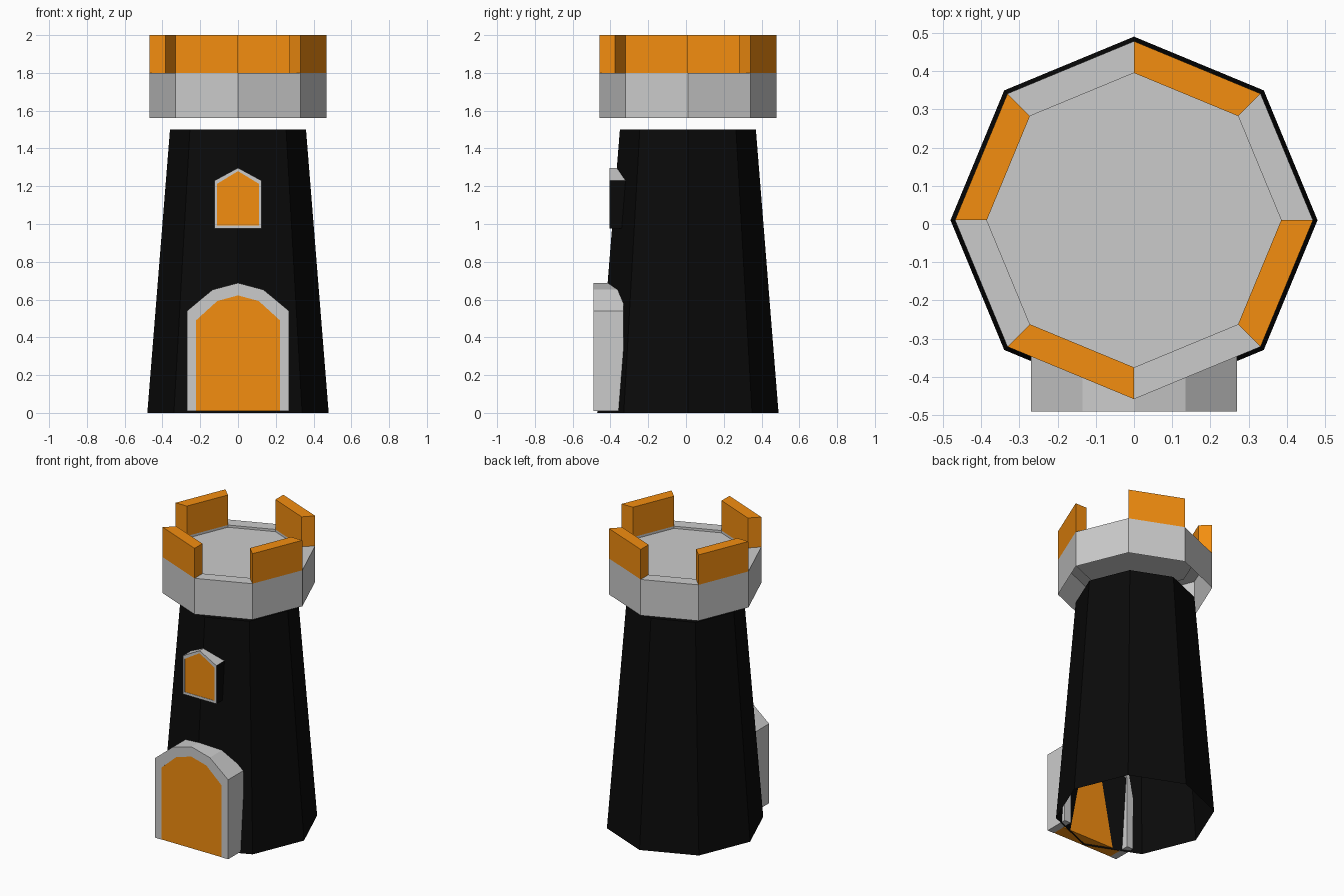
import bpy, bmesh, math

if "Cube" in bpy.data.objects:
    bpy.data.objects.remove(bpy.data.objects["Cube"])

CY = 0.01  # tower axis in y


def mat(name, col):
    m = bpy.data.materials.new(name)
    m.diffuse_color = col
    m.use_nodes = True
    m.node_tree.nodes["Principled BSDF"].inputs["Base Color"].default_value = m.diffuse_color
    return m


BLACK = mat("black", (0.003, 0.003, 0.003, 1))
ORANGE = mat("orange", (0.9, 0.27, 0.005, 1))


def add(name, bm, material=None):
    bmesh.ops.recalc_face_normals(bm, faces=bm.faces)
    me = bpy.data.meshes.new(name)
    bm.to_mesh(me)
    bm.free()
    ob = bpy.data.objects.new(name, me)
    bpy.context.collection.objects.link(ob)
    if material:
        me.materials.append(material)
    return ob


def pt(r, deg, z):
    a = math.radians(deg)
    return (r * math.cos(a), CY + r * math.sin(a), z)


def octagon_shell(name, profile, cap=False, material=None):
    """Sweep a (radius, z) profile around eight sides."""
    bm = bmesh.new()
    rings = [[bm.verts.new(pt(r, 45 * i, z)) for i in range(8)] for r, z in profile]
    for a, b in zip(rings, rings[1:]):
        for i in range(8):
            j = (i + 1) % 8
            bm.faces.new((a[i], a[j], b[j], b[i]))
    if cap:
        bm.faces.new(rings[-1])
    return add(name, bm, material)


def mirrored(half):
    """Half outline (right foot up to peak) to a full outline."""
    return half + [(-x, z) for x, z in reversed(half[:-1])]


def panel(name, outline, y0, y1, material=None):
    bm = bmesh.new()
    f = bm.faces.new([bm.verts.new((x, y0, z)) for x, z in outline])
    ext = bmesh.ops.extrude_face_region(bm, geom=[f], use_keep_orig=True)
    vs = [v for v in ext["geom"] if isinstance(v, bmesh.types.BMVert)]
    bmesh.ops.translate(bm, verts=vs, vec=(0, y1 - y0, 0))
    return add(name, bm, material)


def frame(name, outer, inner, y0, y1, closed):
    """Band between two outlines, extruded from y0 to y1."""
    bm = bmesh.new()
    loops = [[bm.verts.new((x, y, z)) for x, z in o]
             for o, y in ((outer, y0), (outer, y1), (inner, y1), (inner, y0))]
    n = len(outer)
    for k in range(4):
        a, b = loops[k], loops[(k + 1) % 4]
        for i in range(n if closed else n - 1):
            j = (i + 1) % n
            bm.faces.new((a[i], a[j], b[j], b[i]))
    if not closed:
        for i in (0, n - 1):
            bm.faces.new([l[i] for l in loops])
    return add(name, bm)


# tapered tower body, open underneath
octagon_shell("tower_body", [(0.48, 0), (0.36, 1.5)], True, BLACK)

# parapet: outer wall, rim and shallow roof floor
octagon_shell("parapet", [(0.468, 1.56), (0.468, 1.8), (0.385, 1.8), (0.385, 1.785)], True)

# four battlements on alternating sides
for k in range(4):
    bm = bmesh.new()
    a = 45 + 90 * k
    quad = [(0.468, a), (0.468, a + 45), (0.385, a + 45), (0.385, a)]
    lo = [bm.verts.new(pt(r, d, 1.8)) for r, d in quad]
    hi = [bm.verts.new(pt(r, d, 2.0)) for r, d in quad]
    bm.faces.new(lo)
    bm.faces.new(hi)
    for i in range(4):
        j = (i + 1) % 4
        bm.faces.new((lo[i], lo[j], hi[j], hi[i]))
    add("battlement_%d" % (k + 1), bm, ORANGE)

# arched doorway
arch_out = mirrored([(0.27, 0.01), (0.27, 0.54), (0.135, 0.652), (0, 0.688)])
arch_in = mirrored([(0.222, 0.01), (0.222, 0.49), (0.11, 0.592), (0, 0.622)])
frame("door_frame", arch_out, arch_in, -0.49, -0.33, False)
panel("door", arch_in, -0.488, -0.40, ORANGE)

# pointed window, with dark outer sides
win_out = mirrored([(0.124, 0.975), (0.124, 1.23), (0, 1.297)])
win_in = mirrored([(0.11, 0.992), (0.11, 1.213), (0, 1.28)])
wf = frame("window_frame", win_out, win_in, -0.405, -0.31, True)
wf.data.materials.append(None)
wf.data.materials.append(BLACK)
for p in wf.data.polygons:
    if abs(p.normal.x) > 0.9 and abs(p.center.x) > 0.12:
        p.material_index = 1
panel("window_pane", win_in, -0.403, -0.34, ORANGE)
